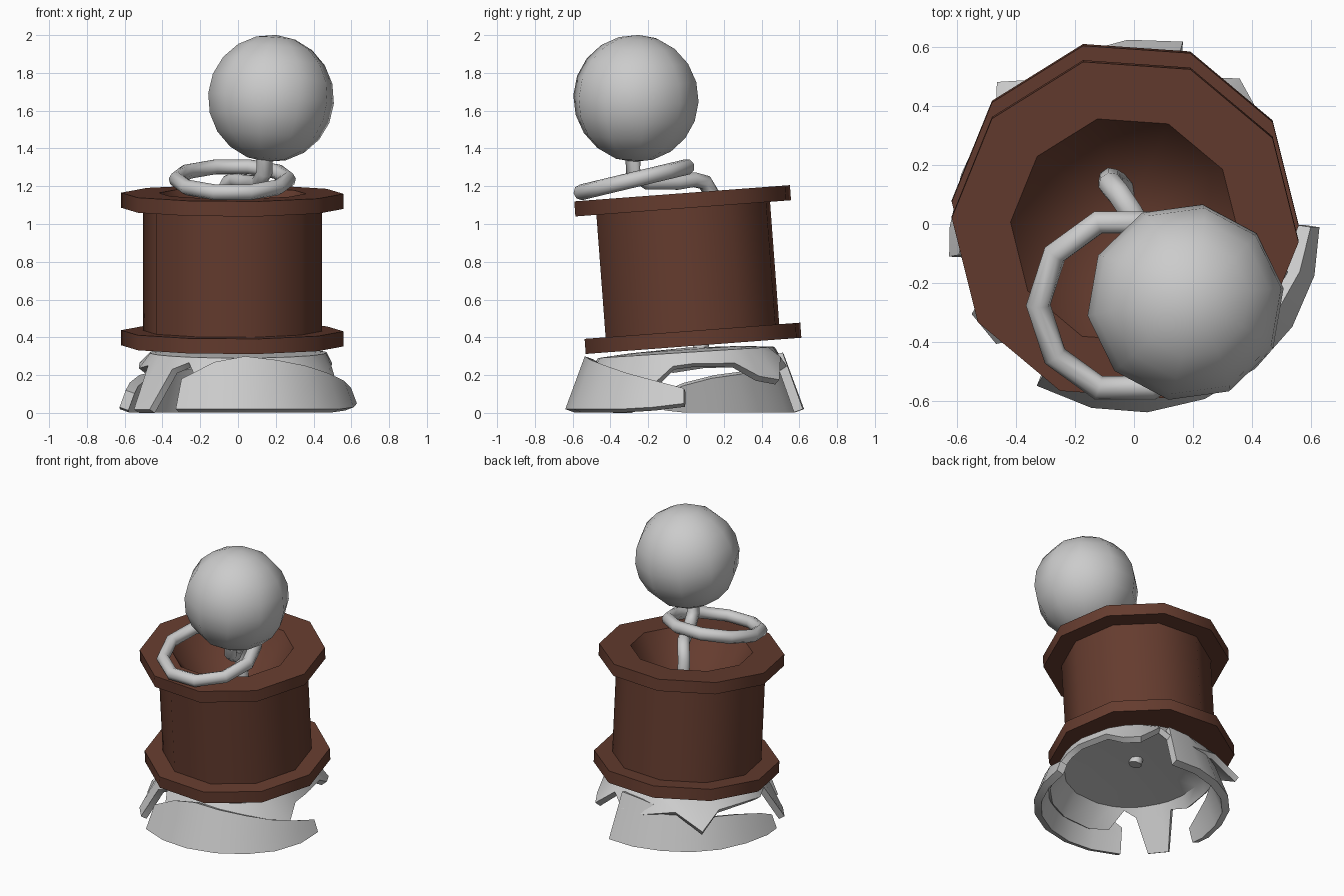
import bpy, bmesh
from math import sin, cos, radians

if "Cube" in bpy.data.objects:
    bpy.data.objects.remove(bpy.data.objects["Cube"])

brown = bpy.data.materials.new("brown_wood")
brown.diffuse_color = (0.13, 0.045, 0.028, 1)
brown.use_nodes = True
brown.node_tree.nodes["Principled BSDF"].inputs["Base Color"].default_value = brown.diffuse_color


def select(ob):
    bpy.ops.object.select_all(action='DESELECT')
    ob.select_set(True)
    bpy.context.view_layer.objects.active = ob


def smooth(ob, angle=40):
    select(ob)
    bpy.ops.object.shade_smooth_by_angle(angle=radians(angle))


def mesh_object(name, verts, faces, thickness=0):
    me = bpy.data.meshes.new(name)
    me.from_pydata(verts, [], faces)
    bm = bmesh.new()
    bm.from_mesh(me)
    bmesh.ops.remove_doubles(bm, verts=bm.verts, dist=1e-4)
    bm.to_mesh(me)
    bm.free()
    ob = bpy.data.objects.new(name, me)
    bpy.context.collection.objects.link(ob)
    if thickness:
        mod = ob.modifiers.new("thickness", 'SOLIDIFY')
        mod.thickness = thickness
        mod.offset = -1
        select(ob)
        bpy.ops.object.modifier_apply(modifier=mod.name)
    smooth(ob)
    return ob


def polar(r, deg, z):
    return (r * cos(radians(deg)), r * sin(radians(deg)), z)


def lathe(name, profile, sides, phase):
    m = len(profile)
    verts = [polar(r, phase + 360 * i / sides, z)
             for i in range(sides) for r, z in profile]
    faces = []
    for i in range(sides):
        a, b = i * m, (i + 1) % sides * m
        faces += [(a + j, b + j, b + j + 1, a + j + 1) for j in range(m - 1)]
    return mesh_object(name, verts, faces)


def tube(name, points, radius, cyclic=False):
    cu = bpy.data.curves.new(name, 'CURVE')
    cu.dimensions = '3D'
    cu.bevel_depth = radius
    cu.bevel_resolution = 2
    cu.use_fill_caps = True
    sp = cu.splines.new('POLY')
    sp.points.add(len(points) - 1)
    for p, co in zip(sp.points, points):
        p.co = (*co, 1)
    sp.use_cyclic_u = cyclic
    ob = bpy.data.objects.new(name, cu)
    bpy.context.collection.objects.link(ob)
    select(ob)
    bpy.ops.object.convert(target='MESH')
    smooth(bpy.context.view_layer.objects.active, 50)


# Tilted spool: two flanges, drum and deep funnel in the top
spool = lathe("spool", [(0, 0), (0.59, 0), (0.59, 0.08), (0.475, 0.08),
                        (0.475, 0.73), (0.59, 0.73), (0.59, 0.81),
                        (0.39, 0.81), (0, 0.25)], 10, -4)
spool.location = (-0.03, 0.04, 0.355)
spool.rotation_euler.x = radians(4.3)
spool.data.materials.append(brown)

# Ball on top
bpy.ops.mesh.primitive_uv_sphere_add(segments=10, ring_count=10, radius=0.337,
                                     location=(0.175, -0.265, 1.665),
                                     rotation=(0, radians(5), radians(26)))
ball = bpy.context.object
ball.name = "ball"
smooth(ball, 60)

# Tilted ring around the neck
ring = []
for i in range(10):
    x, y, _ = polar(0.295, 36 * i, 0)
    ring.append((x - 0.03, y - 0.275, 1.235 + 0.24 * y))
tube("neck_ring", ring, 0.042, True)

# Stem from the ball, hooking down through the spool
tube("stem", [(0.14, -0.28, 1.42), (0.14, -0.28, 1.27), (0.11, -0.2, 1.22),
              (0.04, -0.05, 1.22), (-0.01, 0.04, 1.235), (-0.05, 0.1, 1.22),
              (-0.08, 0.135, 1.16), (-0.08, 0.15, 1.0), (0.05, 0.07, 0.27)], 0.042)

# Base canopy with jagged rim, flaps and one leg: (angle, radius, height)
rim = [(5, .5, .26), (30, .52, .25), (43, .57, .18), (54, .61, .16), (68, .54, .27),
       (78, .56, .2), (95, .55, .2), (118, .56, .25), (134, .67, .17), (147, .56, .26),
       (170, .53, .26), (188, .53, .24), (201, .51, .26), (209, .63, .02), (221, .62, .02),
       (228, .52, .25), (238, .49, .29), (248, .56, .17), (262, .57, .15), (285, .57, .15),
       (305, .57, .15), (325, .57, .15), (342, .55, .16), (352, .5, .25)]


def tilt(v):
    return (v[0], v[1], v[2] + 0.07 * v[1] * v[2] / 0.35)


n = len(rim)
verts = []
for a, r, z in rim:
    verts += [tilt(polar(*p)) for p in ((0, a, .345), (0.3, a, .335), (0.47, a, .32), (r, a, z))]
faces = [(4 * i + j, 4 * i + j + 1, 4 * ((i + 1) % n) + j + 1, 4 * ((i + 1) % n) + j)
         for i in range(n) for j in range(3)]
mesh_object("base_canopy", verts, faces, 0.04)


# Curved tapering blades standing on the ground: (angle, bottom z, top z)
def blade(name, columns, inset=0):
    verts = []
    for i, (a, lo, hi) in enumerate(columns):
        mid = inset * min(i, len(columns) - 1 - i, 2) / 2
        for t in (0, 0.5, 1):
            z = lo + (hi - lo) * t
            verts.append(polar(0.648 - 0.37 * z - mid, a, z))
    faces = [(3 * i + j, 3 * i + j + 3, 3 * i + j + 4, 3 * i + j + 1)
             for i in range(len(columns) - 1) for j in range(2)]
    mesh_object(name, verts, faces, 0.05)


blade("front_blade", [(-121, .02, .18), (-103, .02, .27), (-86, .02, .3), (-68, .02, .28),
                      (-50, .02, .25), (-33, .02, .21), (-16, .03, .17), (-1, .05, .13)])
blade("back_blade", [(75, .02, .32), (92, .02, .31), (110, .02, .27), (128, .02, .24),
                     (146, .02, .22), (164, .02, .2), (181, .02, .16), (190, .03, .12)], 0.03)
